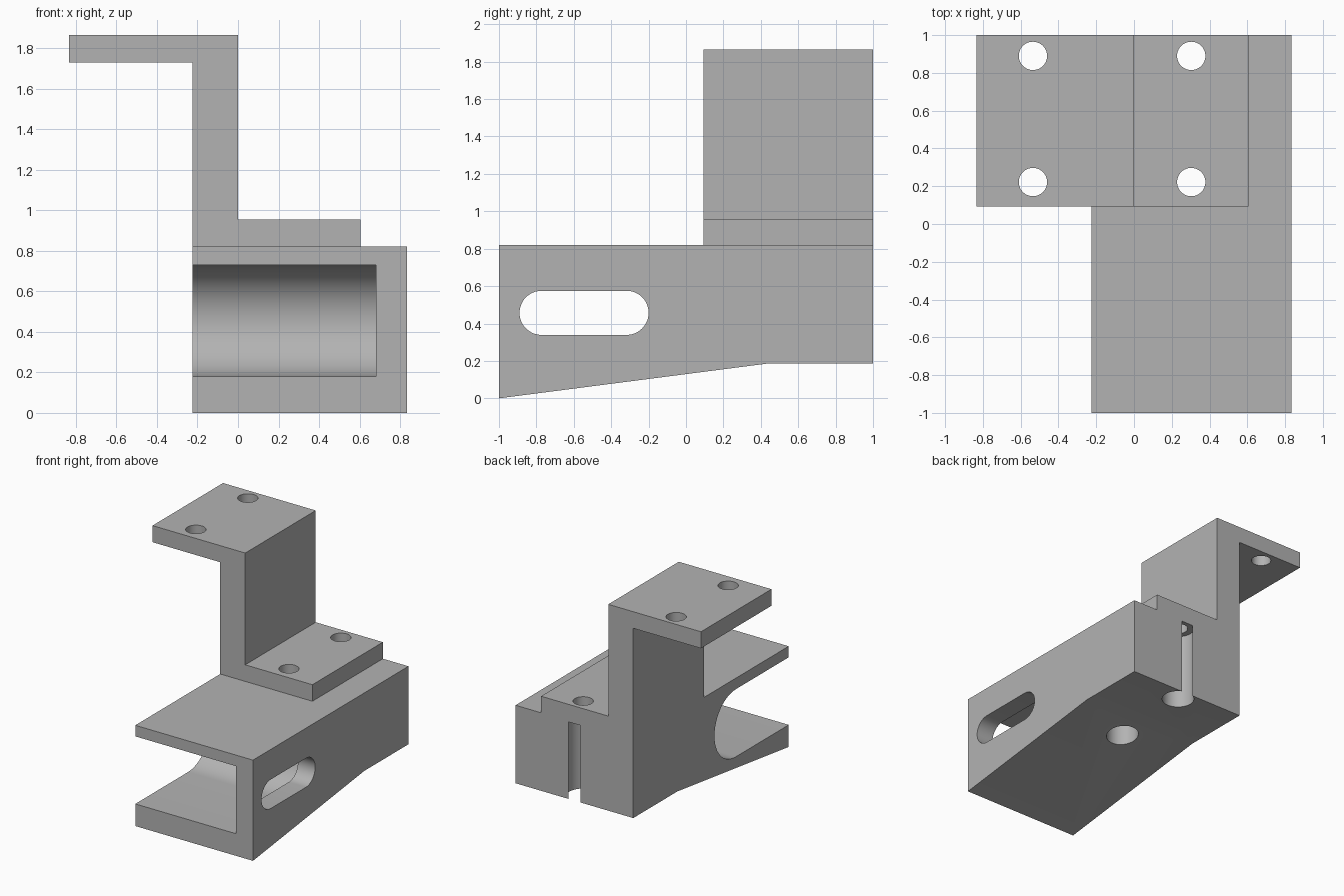
import bpy, bmesh
from math import sin, cos, pi
from mathutils import Vector

cube = bpy.data.objects.get("Cube")
if cube:
    bpy.data.objects.remove(cube, do_unlink=True)

grey = bpy.data.materials.new("plain grey")
grey.use_nodes = True
grey.diffuse_color = (0.45, 0.45, 0.45, 1)
grey.node_tree.nodes["Principled BSDF"].inputs["Base Color"].default_value = (0.45, 0.45, 0.45, 1)

# Ways to lift a 2D outline into space along each axis
LIFT = {
    "x": lambda a, b, d: Vector((d, a, b)),
    "y": lambda a, b, d: Vector((a, d, b)),
    "z": lambda a, b, d: Vector((a, b, d)),
}


def prism(name, outline, axis, lo, hi):
    """Extrude a closed 2D outline along an axis."""
    bm = bmesh.new()
    face = bm.faces.new([bm.verts.new(LIFT[axis](a, b, lo)) for a, b in outline])
    new = bmesh.ops.extrude_face_region(bm, geom=[face])["geom"]
    moved = [v for v in new if isinstance(v, bmesh.types.BMVert)]
    bmesh.ops.translate(bm, verts=moved, vec=LIFT[axis](0, 0, hi - lo))
    bmesh.ops.recalc_face_normals(bm, faces=bm.faces)
    mesh = bpy.data.meshes.new(name)
    bm.to_mesh(mesh)
    bm.free()
    mesh.materials.append(grey)
    obj = bpy.data.objects.new(name, mesh)
    bpy.context.collection.objects.link(obj)
    return obj


def arc(cx, cy, r, start, sweep, n=24):
    return [(cx + r * cos(start + sweep * i / n), cy + r * sin(start + sweep * i / n))
            for i in range(n + 1)]


def circle(cx, cy, r):
    return arc(cx, cy, r, 0, 2 * pi, 48)[:-1]


def combine(target, tool, operation):
    """Apply a boolean and discard the tool."""
    mod = target.modifiers.new("combine", "BOOLEAN")
    mod.operation, mod.solver, mod.object = operation, "EXACT", tool
    bpy.ops.object.select_all(action="DESELECT")
    bpy.context.view_layer.objects.active = target
    target.select_set(True)
    bpy.ops.object.modifier_apply(modifier=mod.name)
    bpy.data.objects.remove(tool, do_unlink=True)


LEFT, RIGHT, DECK = -0.225, 0.835, 0.82

# Body with sloped underside
bracket = prism("mounting_bracket",
                [(-1, 0), (0.43, 0.185), (1, 0.185), (1, DECK), (-1, DECK)],
                "x", LEFT, RIGHT)

# Front pocket with rounded inner end, open to the front and one side
pocket = prism("pocket_cutter",
               [(-1.2, 0.18)] + arc(-0.32, 0.455, 0.275, -pi / 2, pi) + [(-1.2, 0.73)],
               "x", LEFT - 0.2, 0.68)
combine(bracket, pocket, "DIFFERENCE")

# Rounded slot through the side wall
slot = prism("slot_cutter",
             arc(-0.318, 0.457, 0.118, -pi / 2, pi) + arc(-0.772, 0.457, 0.118, pi / 2, pi),
             "x", 0.5, 1.0)
combine(bracket, slot, "DIFFERENCE")

# Stepped upper arm: low pad, riser and top flange
arm = prism("stepped_arm",
            [(LEFT, DECK), (0.605, DECK), (0.605, 0.955), (0, 0.955), (0, 1.865),
             (-0.835, 1.865), (-0.835, 1.73), (LEFT, 1.73)],
            "y", 0.093, 1)
combine(bracket, arm, "UNION")

# Bolt holes, with wide clearance bores below the pad
for y in (0.222, 0.89):
    combine(bracket, prism("flange_hole", circle(-0.535, y, 0.075), "z", 1.6, 2), "DIFFERENCE")
    combine(bracket, prism("clearance_bore", circle(0.303, y, 0.123), "z", -0.1, 0.812), "DIFFERENCE")
    combine(bracket, prism("pad_hole", circle(0.303, y, 0.075), "z", 0.7, 1.1), "DIFFERENCE")

bpy.ops.object.shade_smooth_by_angle(angle=0.5)
